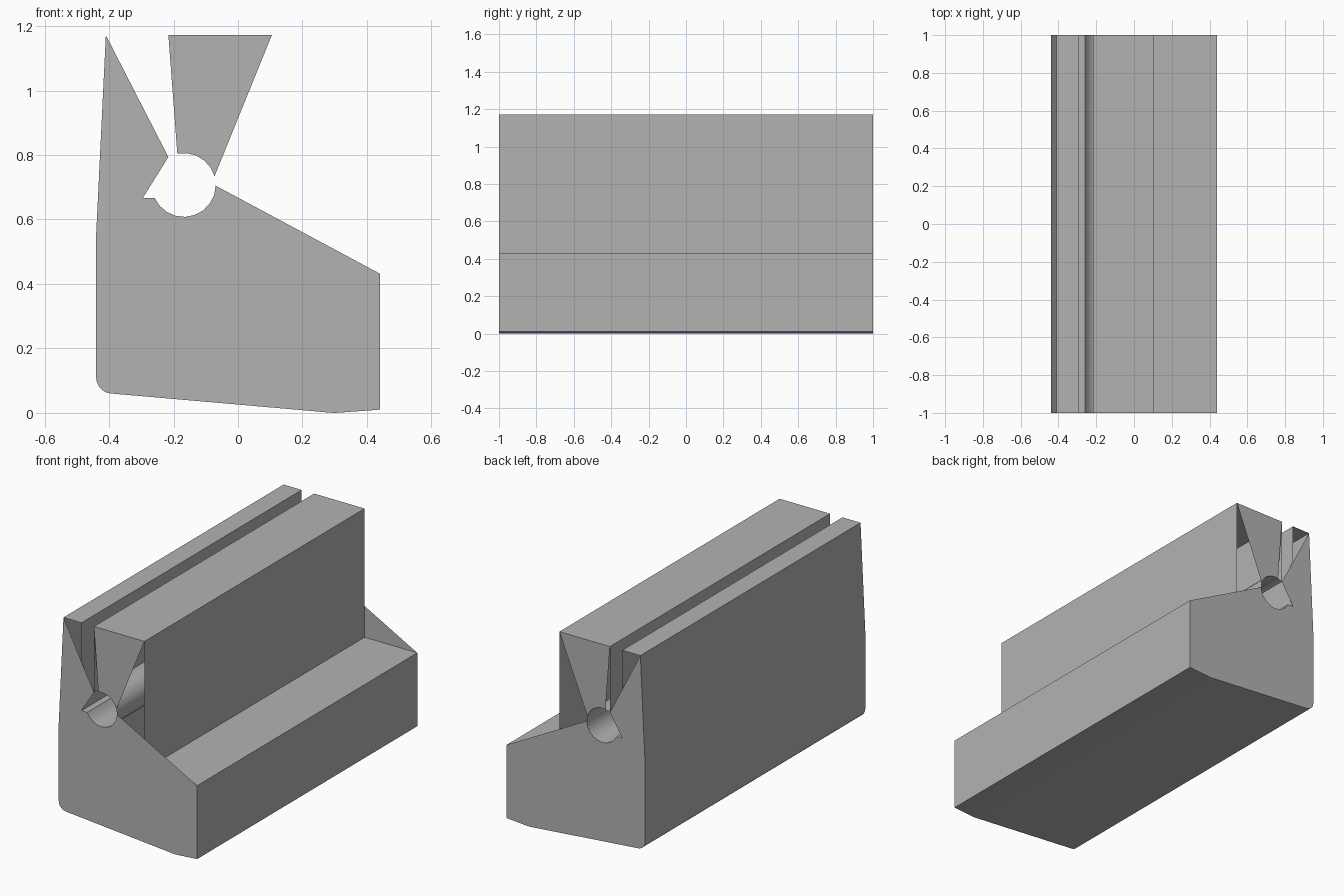
import bpy, bmesh
from math import cos, sin, radians

cube = bpy.data.objects.get("Cube")
if cube:
    bpy.data.objects.remove(cube)

# Plain grey material
grey = bpy.data.materials.new("plain grey")
grey.use_nodes = True
color = (0.45, 0.45, 0.45, 1)
grey.diffuse_color = color
grey.node_tree.nodes["Principled BSDF"].inputs["Base Color"].default_value = color


def arc(cx, cz, r, start, end, n):
    angles = [radians(start + (end - start) * i / n) for i in range(n + 1)]
    return [(cx + r * cos(a), cz + r * sin(a)) for a in angles]


TOP, STEP, HALF = 1.172, 0.432, 1.0

# Profile pieces, counterclockwise as seen from the front
step = [(0.44, 0.01), (0.44, STEP), (0.105, STEP)]
block_top = [(0.105, TOP), (-0.216, TOP)]
bore = arc(-0.168, 0.707, 0.099, 479, 204, 16)
ledge = [(-0.295, 0.667), (-0.295, TOP)]
outer_wall = [(-0.41, TOP), (-0.44, 0.555)]
corner = arc(-0.39, 0.11, 0.05, 180, 265, 8)
underside = [(0.25, 0.004), (0.28, 0.001), (0.30, 0), (0.33, 0.002)]
profile = step + block_top + bore + ledge + outer_wall + corner + underside

# End faces: one wedge above the bore, one plate around and below it
wedge_end = block_top + bore[1:7]
body_end = step[:2] + bore[7:] + ledge[:1] + bore[:1] + outer_wall + corner + underside

bm = bmesh.new()
front = {p: bm.verts.new((p[0], -HALF, p[1])) for p in profile}
back = {p: bm.verts.new((p[0], HALF, p[1])) for p in profile}

# Long walls of the grooved bar
for p, q in zip(profile, profile[1:] + profile[:1]):
    bm.faces.new((front[p], back[p], back[q], front[q]))

# Both ends
for outline in (wedge_end, body_end):
    bm.faces.new([front[p] for p in outline])
    bm.faces.new([back[p] for p in reversed(outline)])

mesh = bpy.data.meshes.new("grooved_bar")
bm.to_mesh(mesh)
bm.free()
mesh.materials.append(grey)
bar = bpy.data.objects.new("grooved_bar", mesh)
bpy.context.collection.objects.link(bar)

# Smooth bore and rounded corner, sharp edges elsewhere
bpy.ops.object.select_all(action="DESELECT")
bar.select_set(True)
bpy.context.view_layer.objects.active = bar
bpy.ops.object.shade_smooth_by_angle(angle=radians(25))
